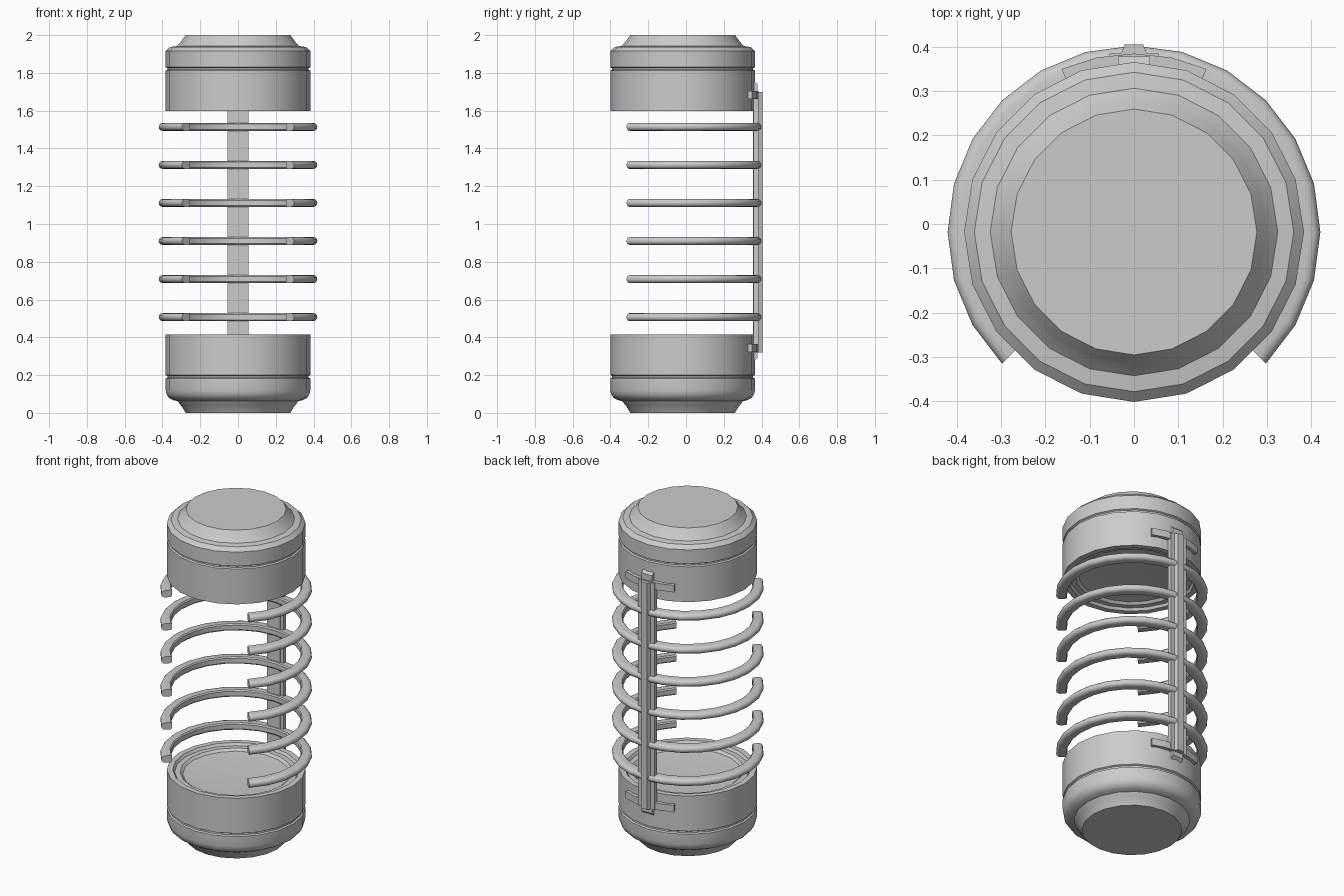
import bpy, bmesh
from math import radians, cos, sin, pi

if "Cube" in bpy.data.objects:
    bpy.data.objects.remove(bpy.data.objects["Cube"])

CY = -0.018  # axis of the round parts


def finish(name, bm, angle=35):
    bmesh.ops.remove_doubles(bm, verts=bm.verts, dist=1e-5)
    bmesh.ops.recalc_face_normals(bm, faces=bm.faces)
    me = bpy.data.meshes.new(name)
    bm.to_mesh(me)
    bm.free()
    ob = bpy.data.objects.new(name, me)
    bpy.context.collection.objects.link(ob)
    bpy.ops.object.select_all(action='DESELECT')
    bpy.context.view_layer.objects.active = ob
    ob.select_set(True)
    bpy.ops.object.shade_smooth_by_angle(angle=radians(angle))
    return ob


def sweep(name, profile, start, end, steps, z=0.0):
    """Turn an (r, z) outline around the axis; a full turn may touch the axis."""
    full = end - start >= 360
    bm = bmesh.new()
    rows = []
    for i in range(steps if full else steps + 1):
        a = radians(start + (end - start) * i / steps)
        rows.append([bm.verts.new((r * cos(a), CY + r * sin(a), z + h)) for r, h in profile])
    n = len(profile)
    for i in range(steps):
        a, b = rows[i], rows[(i + 1) % len(rows)]
        for j in range(n - 1 if full else n):
            k = (j + 1) % n
            # triangles where the profile meets the axis
            if profile[j][0] == 0:
                bm.faces.new((a[j], a[k], b[k]))
            elif profile[k][0] == 0:
                bm.faces.new((a[j], a[k], b[j]))
            else:
                bm.faces.new((a[j], a[k], b[k], b[j]))
    if not full:
        bm.faces.new(rows[0])
        bm.faces.new(rows[-1])
    return finish(name, bm)


def prism(name, section, z0, z1, taper=0.0):
    """Upright bar with an (x, y) cross-section; taper slopes the outer ends."""
    bm = bmesh.new()
    ymin = min(y for x, y in section)
    ymax = max(y for x, y in section)
    slope = lambda y: taper * (y - ymin) / (ymax - ymin)
    low = [bm.verts.new((x, y, z0 + slope(y))) for x, y in section]
    top = [bm.verts.new((x, y, z1 - slope(y))) for x, y in section]
    bm.faces.new(low)
    bm.faces.new(top)
    for i in range(len(section)):
        j = (i + 1) % len(section)
        bm.faces.new((low[i], low[j], top[j], top[i]))
    return finish(name, bm)


# End caps: stepped outside, shallow dish inside
top_cap = [(0, 2.0), (0.277, 2.0), (0.298, 1.972), (0.303, 1.965), (0.324, 1.942),
           (0.36, 1.937), (0.383, 1.915), (0.383, 1.83), (0.374, 1.825), (0.374, 1.817),
           (0.383, 1.812), (0.383, 1.597), (0.35, 1.597), (0.34, 1.612), (0.31, 1.612),
           (0.295, 1.625), (0.24, 1.63), (0, 1.63)]
bottom_cap = [(0, 0), (0.277, 0), (0.298, 0.035), (0.303, 0.04), (0.32, 0.062),
              (0.345, 0.068), (0.366, 0.08), (0.379, 0.1), (0.383, 0.12), (0.383, 0.182),
              (0.374, 0.187), (0.374, 0.196), (0.383, 0.201), (0.383, 0.415), (0.35, 0.415),
              (0.34, 0.40), (0.31, 0.40), (0.295, 0.387), (0.24, 0.382), (0, 0.382)]
sweep("top_cap", top_cap, 0, 360, 20)
sweep("bottom_cap", bottom_cap, 0, 360, 20)

# Open cage rings: flat inside, rounded outside
ring = [(0.36, -0.014), (0.366, -0.021)]
ring += [(0.398 + 0.022 * cos(t * pi / 6), 0.021 * sin(t * pi / 6)) for t in range(-3, 4)]
ring += [(0.366, 0.021), (0.36, 0.014)]
for i in range(6):
    sweep(f"cage_ring_{i + 1}", ring, -45, 225, 18, 0.507 + 0.2015 * i)

# Back spine: grooved plate with a tapered outer rib
plate_half = [(0.055, 0.384), (0.055, 0.358), (0.027, 0.358), (0.025, 0.366), (0.017, 0.366), (0.015, 0.356)]
plate = plate_half + [(-x, y) for x, y in reversed(plate_half)]
prism("spine_plate", plate, 0.32, 1.70)
prism("spine_rib", [(-0.03, 0.382), (0.03, 0.382), (0.021, 0.404), (-0.021, 0.404)], 0.32, 1.70)
prism("spine_core", [(-0.036, 0.355), (0.036, 0.355), (0.036, 0.378), (-0.036, 0.378)], 0.27, 1.76, 0.02)

# Curved clips holding the spine to the caps
clip = [(0.375, -0.021), (0.402, -0.021), (0.402, 0.021), (0.375, 0.021)]
for label, z in (("bottom", 0.343), ("top", 1.683)):
    sweep(f"{label}_clip", clip, 66, 114, 4, z)
